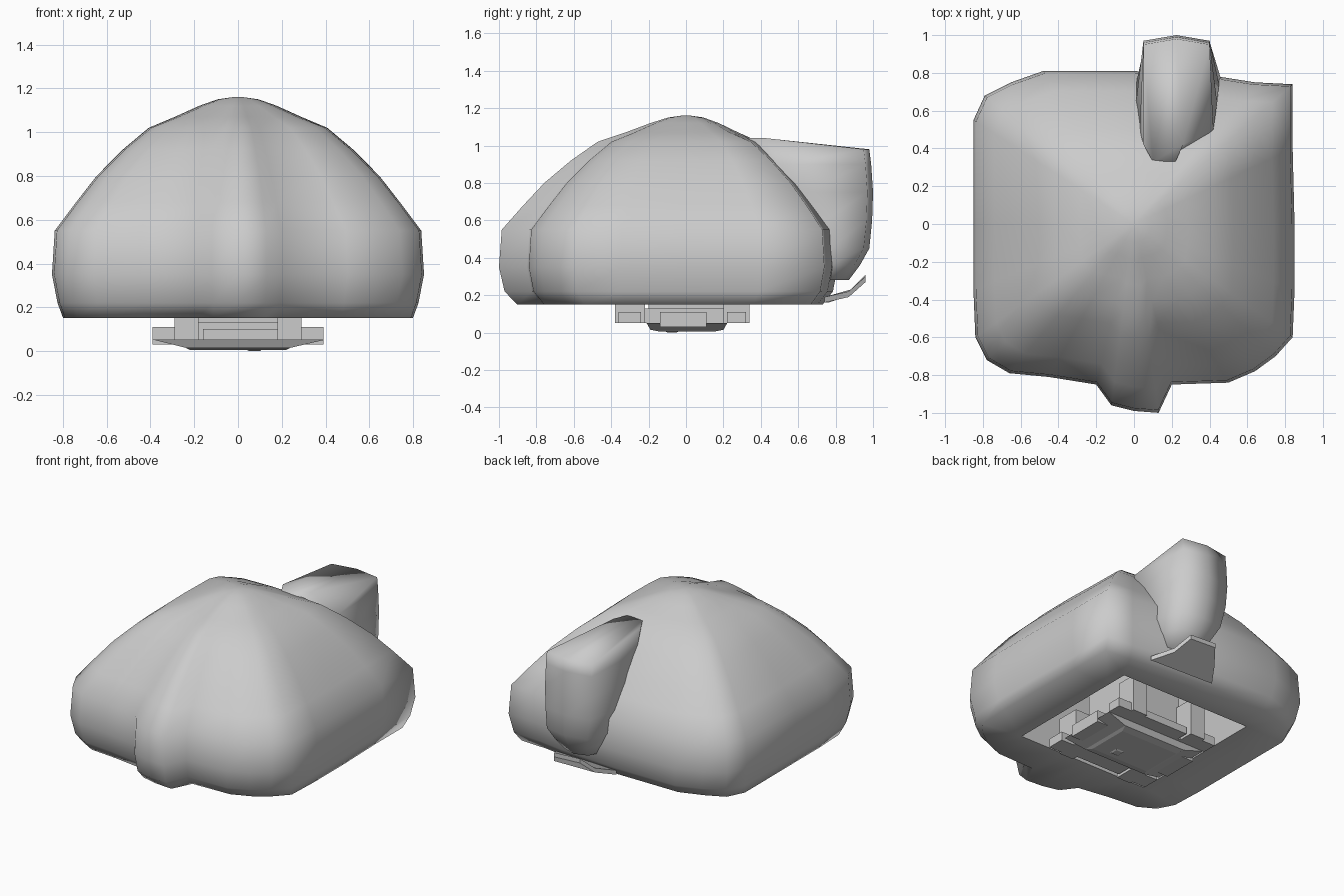
import bpy, bmesh
from math import radians
from mathutils import Vector

if "Cube" in bpy.data.objects:
    bpy.data.objects.remove(bpy.data.objects["Cube"], do_unlink=True)

grey = bpy.data.materials.new("plain_grey")
grey.use_nodes = True
COLOUR = (0.6, 0.6, 0.6, 1)
grey.diffuse_color = COLOUR
grey.node_tree.nodes["Principled BSDF"].inputs["Base Color"].default_value = COLOUR


def finish(name, bm, angle=None):
    """Turn a bmesh into a named object, smooth where asked."""
    bmesh.ops.remove_doubles(bm, verts=bm.verts, dist=0.0005)
    mesh = bpy.data.meshes.new(name)
    bmesh.ops.recalc_face_normals(bm, faces=bm.faces)
    bm.to_mesh(mesh)
    bm.free()
    mesh.materials.append(grey)
    obj = bpy.data.objects.new(name, mesh)
    bpy.context.collection.objects.link(obj)
    if angle:
        bpy.ops.object.select_all(action="DESELECT")
        obj.select_set(True)
        bpy.context.view_layer.objects.active = obj
        bpy.ops.object.shade_smooth_by_angle(angle=radians(angle))
    return obj


def loft(name, rings, angle=None, cap_start=True):
    """Skin a stack of equal rings and cap the ends."""
    bm = bmesh.new()
    rows = [[bm.verts.new(p) for p in ring] for ring in rings]
    for a, b in zip(rows, rows[1:]):
        for i in range(len(a)):
            j = (i + 1) % len(a)
            bm.faces.new((a[i], a[j], b[j], b[i]))
    if cap_start:
        bm.faces.new(rows[0])
    bm.faces.new(rows[-1])
    return finish(name, bm, angle)


def rect(x0, x1, y0, y1, z):
    return [(x0, y0, z), (x1, y0, z), (x1, y1, z), (x0, y1, z)]


def box(name, x0, x1, y0, y1, z0, z1):
    return loft(name, [rect(x0, x1, y0, y1, z0), rect(x0, x1, y0, y1, z1)])


# Plan of the shell: soft square with a lobe at the front
PLAN = [Vector(p) for p in (
    (0.85, 0), (0.84, 0.4), (0.84, 0.74), (0.64, 0.75), (0.45, 0.78), (0, 0.81),
    (-0.48, 0.81), (-0.65, 0.75), (-0.79, 0.68), (-0.85, 0.55), (-0.85, 0),
    (-0.85, -0.35), (-0.84, -0.6), (-0.78, -0.72), (-0.66, -0.79), (-0.45, -0.81),
    (-0.2, -0.85), (-0.12, -0.96), (0, -0.99), (0.13, -1), (0.2, -0.85),
    (0.5, -0.84), (0.64, -0.78), (0.75, -0.7), (0.84, -0.6), (0.85, -0.35))]


def plan_ring(z, scale, roundness):
    depth = 0.96 if z < 0.2 else 1
    ring = []
    for p in PLAN:
        q = p.lerp(p.normalized() * 0.85, roundness) * scale
        ring.append((q.x, q.y * depth, z))
    return ring


def opening_ring(z, half):
    """Square ring with the plan's corner points pulled onto its corners."""
    def clamp(v):
        return max(-half, min(half, v * 0.85))
    return [(clamp(p.x), clamp(p.y), z) for p in PLAN]


# Shell: flat rim rolling into the outer dome
PROFILE = ((0.15, 0.94, 0), (0.22, 0.97, 0), (0.35, 1, 0), (0.55, 0.985, 0),
           (0.68, 0.87, 0), (0.8, 0.76, 0.02), (0.92, 0.62, 0.05), (1.02, 0.48, 0.1),
           (1.07, 0.34, 0.3), (1.12, 0.21, 0.6), (1.15, 0.11, 0.9), (1.16, 0.03, 1))
rings = [opening_ring(0.15, 0.5)] + [plan_ring(*row) for row in PROFILE]
loft("shell", rings, 179, cap_start=False)

# Recess inside the shell
loft("recess", [rect(-0.5, 0.5, -0.5, 0.5, 0.15),
                rect(-0.42, 0.42, -0.42, 0.42, 0.8)], cap_start=False)

# Back spout: height, left, right, end, where it meets the shell, and its flare there
SPOUT = ((0.28, 0.16, 0.34, 0.84, 0.76, 0.04), (0.36, 0.13, 0.37, 0.9, 0.77, 0.06),
         (0.45, 0.09, 0.4, 0.95, 0.77, 0.06), (0.6, 0.06, 0.4, 0.965, 0.74, 0.05),
         (0.75, 0.05, 0.4, 0.97, 0.64, 0.04), (0.9, 0.05, 0.4, 0.96, 0.5, 0.02),
         (0.98, 0.05, 0.4, 0.95, 0.42, 0))
rings = []
for z, left, right, end, root, flare in SPOUT:
    mid = (left + right) / 2
    rise = 0.06 if z > 0.95 else 0
    rings.append([(left - flare, root, z + rise), (0.1, 0.33, z + rise),
                  (0.22, 0.33, z + rise), (min(right, 0.26) if rise else right + flare, root, z + rise),
                  (right, end, z), (mid, end + 0.03, z), (left, end, z)])
loft("back_spout", rings, 179)

# Loose flap under the spout
flap = [[(x, y, z + dz) for x, y, z in
         ((0, 0.76, 0.16), (0.48, 0.74, 0.16), (0.4, 0.87, 0.19),
          (0.34, 0.96, 0.27), (0.14, 0.96, 0.28), (0.08, 0.88, 0.2))]
        for dz in (0, 0.03)]
loft("spout_flap", flap)

# Core under the shell: tapered foot, plate, post and pad
loft("core_foot", [rect(-0.22, 0.22, -0.14, 0.15, 0.005),
                   rect(-0.24, 0.24, -0.19, 0.2, 0.015),
                   rect(-0.38, 0.39, -0.21, 0.22, 0.05)])
box("core_plate", -0.28, 0.28, -0.24, 0.24, 0.05, 0.13)
box("core_post", -0.2, 0.2, -0.2, 0.2, 0.13, 0.8)
loft("core_pad", [rect(0.05, 0.1, -0.1, -0.05, 0.0),
                  rect(0.02, 0.13, -0.13, -0.02, 0.02)])

# Teeth, blocks and columns around the core
for side, word in ((-1, "right"), (1, "left")):
    xs = sorted((side * 0.28, side * 0.39))
    box(word + "_tooth", *xs, -0.14, 0.11, 0.03, 0.11)
    for y0, y1, end in ((-0.38, -0.22, "front"), (0.2, 0.34, "back")):
        box(end + "_" + word + "_block", *xs, y0 + 0.02, y1 - 0.02, 0.05, 0.11)
        post = sorted((side * 0.18, side * 0.29))
        box(end + "_" + word + "_column", *post, y0, y1, 0.05, 0.3)
box("front_tooth", -0.16, 0.18, -0.34, -0.2, 0.05, 0.1)
box("back_tooth", -0.16, 0.18, 0.2, 0.32, 0.05, 0.1)
